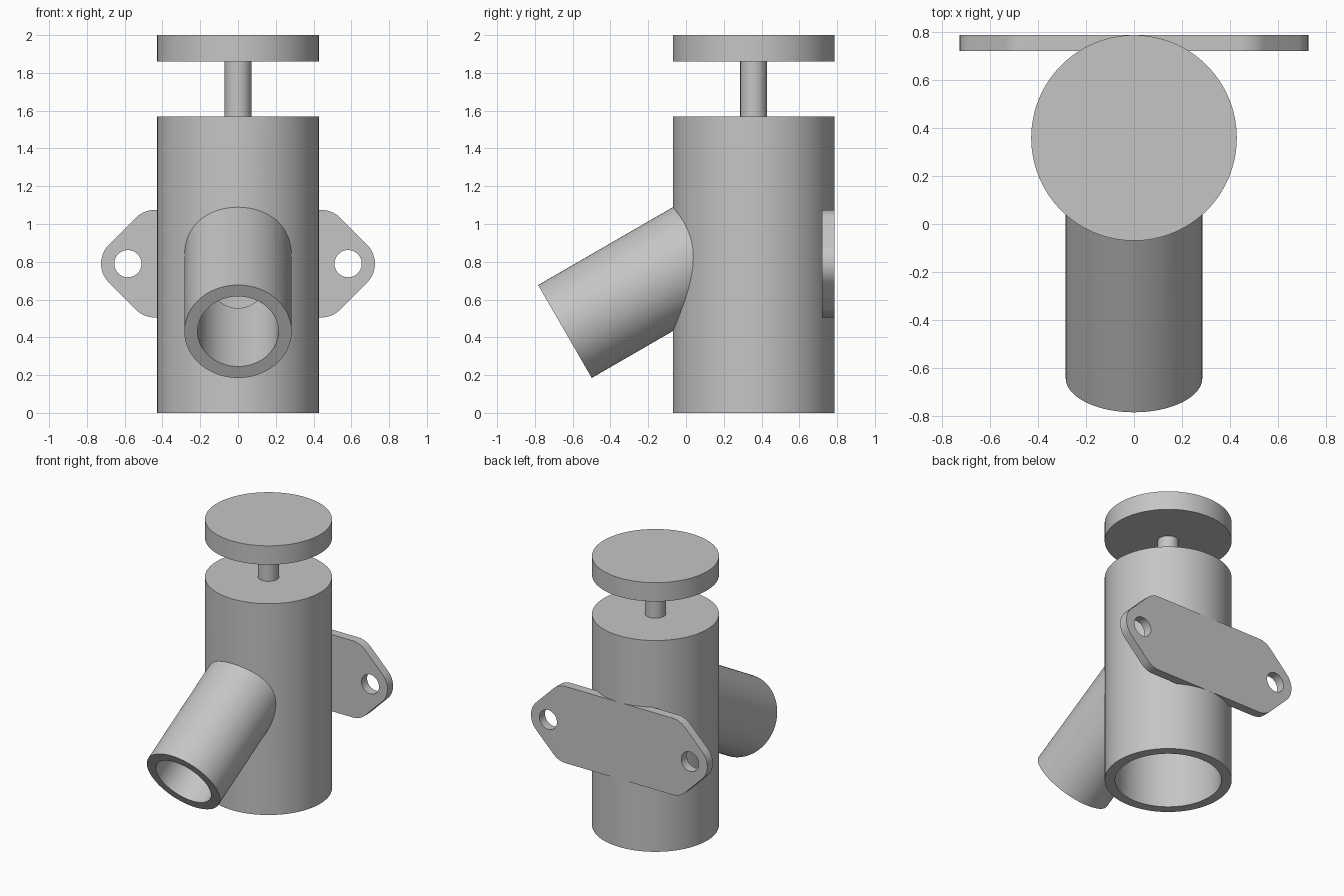
import bpy
import bmesh
from math import cos, sin, pi, radians
from mathutils import Vector

cube = bpy.data.objects.get("Cube")
if cube:
    bpy.data.objects.remove(cube, do_unlink=True)

grey = bpy.data.materials.new("plain_grey")
grey.use_nodes = True
colour = (0.56, 0.56, 0.56, 1)
grey.diffuse_color = colour
grey.node_tree.nodes["Principled BSDF"].inputs["Base Color"].default_value = colour

AXIS_Y = 0.358      # upright axis of the body
BODY_R = 0.4275
WALL = 0.07
BODY_TOP = 1.57


def rod(name, start, end, radius, sides=96):
    """Solid cylinder between two points."""
    start, end = Vector(start), Vector(end)
    axis = end - start
    bpy.ops.mesh.primitive_cylinder_add(
        vertices=sides, radius=radius, depth=axis.length, location=(start + end) / 2,
        rotation=axis.to_track_quat('Z', 'Y').to_euler())
    obj = bpy.context.object
    obj.name = name
    obj.data.materials.append(grey)
    return obj


def combine(obj, tool, operation):
    """Apply a boolean and discard the tool."""
    mod = obj.modifiers.new(operation, 'BOOLEAN')
    mod.operation, mod.solver, mod.object = operation, 'EXACT', tool
    bpy.context.view_layer.objects.active = obj
    bpy.ops.object.modifier_apply(modifier=mod.name)
    bpy.data.objects.remove(tool, do_unlink=True)


def smooth(obj):
    bpy.ops.object.select_all(action='DESELECT')
    obj.select_set(True)
    bpy.context.view_layer.objects.active = obj
    bpy.ops.object.shade_smooth_by_angle(angle=radians(30))


# Body with slanted spout, hollow and open at the bottom and the mouth
mouth = Vector((0, -0.641, 0.431))
slope = Vector((0, cos(radians(30)), sin(radians(30))))
inner_end = mouth + slope * 1.15
body = rod("body_with_spout", (0, AXIS_Y, 0), (0, AXIS_Y, BODY_TOP), BODY_R, 128)
combine(body, rod("spout", mouth, inner_end, 0.284), 'UNION')
combine(body, rod("cavity", (0, AXIS_Y, -0.1), (0, AXIS_Y, BODY_TOP - WALL),
                  BODY_R - WALL, 128), 'DIFFERENCE')
combine(body, rod("bore", mouth - slope * 0.1, inner_end, 0.284 - WALL), 'DIFFERENCE')
smooth(body)

# Stem and flat knob
smooth(rod("stem", (0, AXIS_Y, BODY_TOP - 0.02), (0, AXIS_Y, 1.88), 0.071, 48))
smooth(rod("knob", (0, AXIS_Y, 1.86), (0, AXIS_Y, 2), BODY_R, 128))

# Mounting plate: rounded six-cornered outline, extruded, with two bolt holes
MID_Z, ROUND, HOLE_X = 0.79, 0.142, 0.583
corners = [(HOLE_X, 0, -45, 45), (0.44, 0.143, 45, 90), (-0.44, 0.143, 90, 135),
           (-HOLE_X, 0, 135, 225), (-0.44, -0.143, 225, 270), (0.44, -0.143, 270, 315)]
outline = []
for cx, cz, first, last in corners:
    for i in range(13):
        a = radians(first + (last - first) * i / 12)
        outline.append((cx + ROUND * cos(a), 0.72, MID_Z + cz + ROUND * sin(a)))
bm = bmesh.new()
face = bm.faces.new([bm.verts.new(p) for p in outline])
extruded = bmesh.ops.extrude_face_region(bm, geom=[face])["geom"]
bmesh.ops.translate(bm, vec=(0, 0.0655, 0),
                    verts=[v for v in extruded if isinstance(v, bmesh.types.BMVert)])
bmesh.ops.recalc_face_normals(bm, faces=bm.faces)
mesh = bpy.data.meshes.new("mounting_plate")
bm.to_mesh(mesh)
bm.free()
mesh.materials.append(grey)
plate = bpy.data.objects.new("mounting_plate", mesh)
bpy.context.collection.objects.link(plate)
for side in (-1, 1):
    hole = rod("bolt_hole", (side * HOLE_X, 0.6, MID_Z), (side * HOLE_X, 0.9, MID_Z), 0.072, 48)
    combine(plate, hole, 'DIFFERENCE')
smooth(plate)
